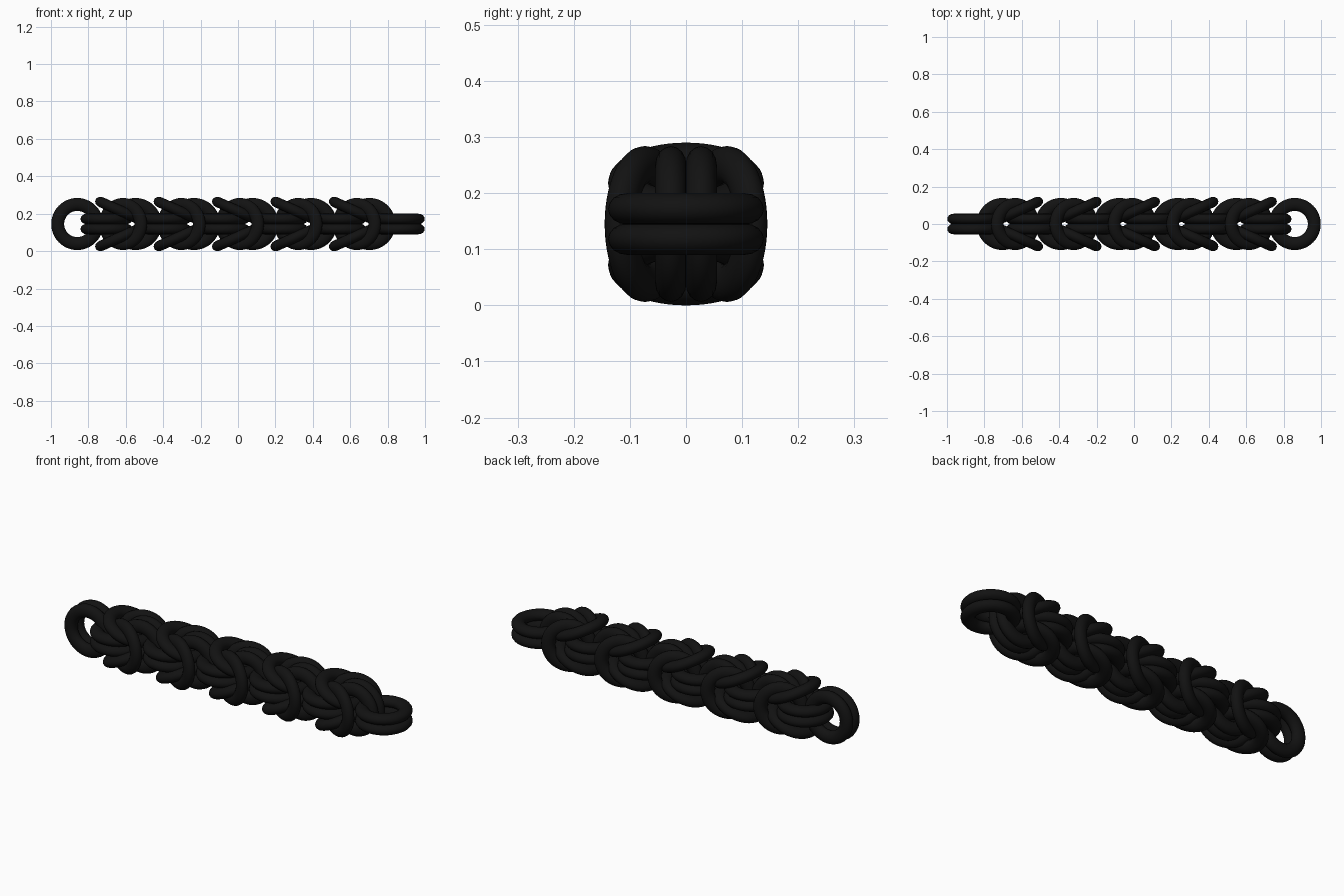
import bpy, math
from mathutils import Matrix

if "Cube" in bpy.data.objects:
    bpy.data.objects.remove(bpy.data.objects["Cube"])

R, TUBE, AXIAL = 0.1045, 0.0345, 0.028   # ring radius, radial and axial half thickness
PERIOD, MID_Z = 0.3125, 0.145

mat = bpy.data.materials.new("black_metal")
mat.diffuse_color = (0.006, 0.006, 0.006, 1)
mat.use_nodes = True
mat.node_tree.nodes["Principled BSDF"].inputs["Base Color"].default_value = mat.diffuse_color

# one shared smooth ring mesh, slightly flattened along its axis
bpy.ops.mesh.primitive_torus_add(major_radius=R, minor_radius=TUBE,
                                 major_segments=48, minor_segments=16)
first = bpy.context.object
ring_mesh = first.data
ring_mesh.name = "chain_ring"
ring_mesh.transform(Matrix.Diagonal((1, 1, AXIAL / TUBE, 1)))
ring_mesh.materials.append(mat)
for p in ring_mesh.polygons:
    p.use_smooth = True
bpy.data.objects.remove(first)


def ring_pair(name, x, vertical, offset, tilt):
    """Two mirrored rings; tilt > 0 opens the pair towards -x."""
    for side in (1, -1):
        m = Matrix.Translation((0, 0, side * offset)) @ Matrix.Rotation(side * tilt, 4, 'Y')
        if vertical:
            m = Matrix.Rotation(math.pi / 2, 4, 'X') @ m
        ob = bpy.data.objects.new(name, ring_mesh)
        ob.matrix_world = Matrix.Translation((x, 0, MID_Z)) @ m
        bpy.context.collection.objects.link(ob)


TILT = math.radians(24.3)
FLAT, SPREAD = 0.027, 0.073

# end loops
ring_pair("end_ring_left", -3 * PERIOD + 0.078, True, FLAT, 0)
ring_pair("end_ring_right", 3 * PERIOD - 0.078, False, FLAT, 0)

# five woven knots: straight pairs and folded-back, splayed pairs
for i in range(-2, 3):
    x = i * PERIOD
    ring_pair("flat_ring", x - 0.078, False, FLAT, 0)
    ring_pair("splayed_ring", x - 0.010, False, SPREAD, TILT)
    ring_pair("splayed_upright_ring", x + 0.010, True, SPREAD, -TILT)
    ring_pair("upright_ring", x + 0.078, True, FLAT, 0)
